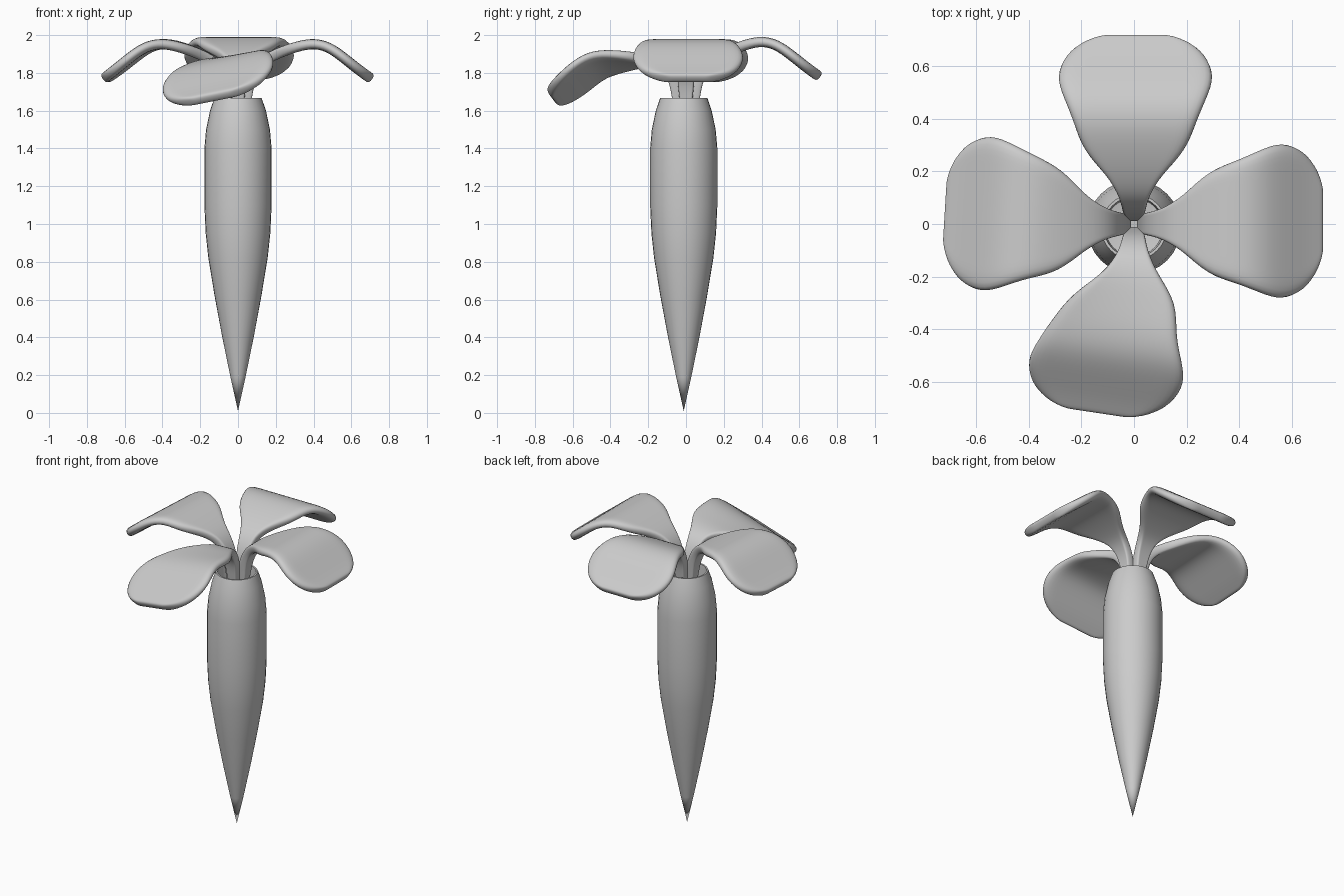
import bpy, bmesh, math
from mathutils import Vector

cube = bpy.data.objects.get("Cube")
if cube:
    bpy.data.objects.remove(cube, do_unlink=True)


def finish(bm, name):
    bmesh.ops.recalc_face_normals(bm, faces=bm.faces)
    mesh = bpy.data.meshes.new(name)
    bm.to_mesh(mesh)
    bm.free()
    obj = bpy.data.objects.new(name, mesh)
    bpy.context.collection.objects.link(obj)
    bpy.ops.object.select_all(action="DESELECT")
    obj.select_set(True)
    bpy.context.view_layer.objects.active = obj
    return obj


# Tapered root: a lathed profile with a recessed top
root_profile = [
    (0, 0.01), (0.04, 0.19), (0.083, 0.4), (0.124, 0.62), (0.157, 0.82),
    (0.171, 0.95), (0.178, 1.1), (0.178, 1.4), (0.169, 1.5), (0.148, 1.6),
    (0.125, 1.667), (0.115, 1.667), (0.11, 1.56), (0, 1.54),
]
bm = bmesh.new()
verts = [bm.verts.new((r, 0, z)) for r, z in root_profile]
edges = [bm.edges.new(pair) for pair in zip(verts, verts[1:])]
bmesh.ops.spin(bm, geom=verts + edges, cent=(0, 0, 0), axis=(0, 0, 1),
               angle=math.tau, steps=32, use_duplicate=False)
bmesh.ops.remove_doubles(bm, verts=bm.verts, dist=0.0005)
root = finish(bm, "root")
root.location.y = -0.012
bpy.ops.object.shade_smooth_by_angle(angle=math.radians(40))

# Leaf stations: distance out, half width, height
stations = [
    (0.03, 0.025, 1.55), (0.045, 0.035, 1.66), (0.06, 0.045, 1.76),
    (0.11, 0.055, 1.85), (0.19, 0.105, 1.895), (0.28, 0.2, 1.93),
    (0.39, 0.235, 1.96), (0.48, 0.275, 1.94), (0.56, 0.305, 1.88),
    (0.64, 0.27, 1.815), (0.69, 0.2, 1.78), (0.71, 0.11, 1.765),
]
ACROSS = 6


def leaf(name, angle, shift=0, skew=0, roll=0, drop=0):
    """Build one curved leaf pointing outward at the given angle."""
    out = Vector((math.cos(angle), math.sin(angle), 0))
    side = Vector((-out.y, out.x, 0))
    bm = bmesh.new()
    rows = []
    for u, width, z in stations:
        bend = min(1, u / 0.35) ** 2
        row = []
        for i in range(ACROSS + 1):
            t = width * (2 * i / ACROSS - 1)
            point = out * (u + skew * t * bend) + side * (t + shift * u * bend)
            point.z = z + (roll * t - drop) * bend
            row.append(bm.verts.new(point))
        rows.append(row)
    for a, b in zip(rows, rows[1:]):
        for i in range(ACROSS):
            bm.faces.new((a[i], a[i + 1], b[i + 1], b[i]))
    obj = finish(bm, name)
    solid = obj.modifiers.new("Thickness", "SOLIDIFY")
    solid.thickness = 0.055
    solid.offset = 0
    smooth = obj.modifiers.new("Rounding", "SUBSURF")
    smooth.levels = smooth.render_levels = 2
    bpy.ops.object.shade_smooth()


# Four leaves, with the front one drooping and twisted
quarter = math.pi / 2
leaf("left_leaf", 0, shift=0.02)
leaf("back_leaf", quarter, shift=-0.01, drop=-0.012)
leaf("right_leaf", 2 * quarter, shift=-0.07, skew=0.06)
leaf("front_leaf", -quarter, shift=-0.19, skew=0.15, roll=0.2, drop=0.1)
